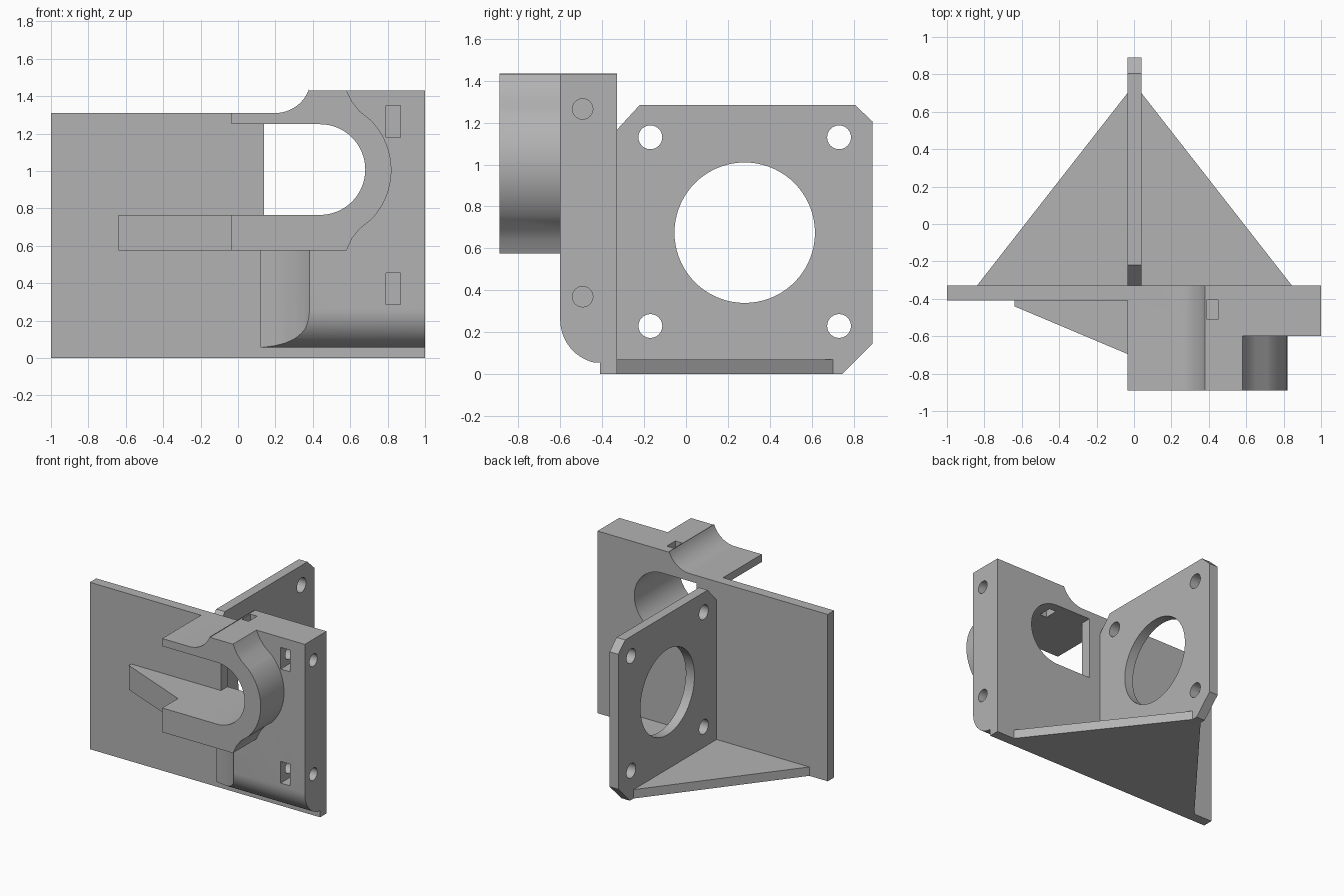
import bpy, bmesh
from math import sin, cos, radians

cube = bpy.data.objects.get("Cube")
if cube:
    bpy.data.objects.remove(cube, do_unlink=True)

GREY = (0.45, 0.45, 0.45, 1)
mat = bpy.data.materials.new("plain_grey")
mat.use_nodes = True
mat.diffuse_color = GREY
bsdf = mat.node_tree.nodes["Principled BSDF"]
bsdf.inputs["Base Color"].default_value = GREY
bsdf.inputs["Roughness"].default_value = 0.6


def arc(cx, cy, r, start, end, n=24, ry=None):
    ry = ry or r
    angles = [radians(start + (end - start) * i / n) for i in range(n + 1)]
    return [(cx + r * cos(a), cy + ry * sin(a)) for a in angles]


def circle(cx, cy, r, n=48):
    return arc(cx, cy, r, 0, 360, n)[:-1]


def rect(a0, b0, a1, b1):
    return [(a0, b0), (a1, b0), (a1, b1), (a0, b1)]


def extrude(name, axis, profile, lo, hi):
    """Prism of a 2D profile along the given axis."""
    place = {"x": lambda a, b, t: (t, a, b),
             "y": lambda a, b, t: (a, t, b),
             "z": lambda a, b, t: (a, b, t)}[axis]
    bm = bmesh.new()
    face = bm.faces.new([bm.verts.new(place(a, b, lo)) for a, b in profile])
    new = bmesh.ops.extrude_face_region(bm, geom=[face])["geom"]
    verts = [v for v in new if isinstance(v, bmesh.types.BMVert)]
    bmesh.ops.translate(bm, verts=verts, vec=place(0, 0, hi - lo))
    bmesh.ops.recalc_face_normals(bm, faces=bm.faces)
    mesh = bpy.data.meshes.new(name)
    bm.to_mesh(mesh)
    bm.free()
    mesh.materials.append(mat)
    obj = bpy.data.objects.new(name, mesh)
    bpy.context.collection.objects.link(obj)
    return obj


def combine(target, other, operation):
    """Apply a boolean and drop the helper."""
    mod = target.modifiers.new("bool", "BOOLEAN")
    mod.operation, mod.object, mod.solver = operation, other, "EXACT"
    bpy.context.view_layer.update()
    deps = bpy.context.evaluated_depsgraph_get()
    mesh = bpy.data.meshes.new_from_object(target.evaluated_get(deps))
    target.modifiers.clear()
    target.data = mesh
    bpy.data.objects.remove(other, do_unlink=True)


BACK, FRONT, BLOCK, NOSE = -0.33, -0.41, -0.60, -0.89
TOP, SHELF, ARM = 1.43, 1.31, 0.575
scoop = arc(0.2, 1.5, 0.19, -20, -90, 12)

# Backing plate with raised right side
outline = [(-1, 0), (1, 0), (1, TOP), (0.38, TOP)] + scoop + [(-1, SHELF)]
bracket = extrude("mounting_bracket", "y", outline, FRONT, BACK)

# Thick clamp block: front outline, rounded underside, flared left flank
block = extrude("clamp_block", "y", outline, BLOCK, BACK)
underside = arc(-0.39, 0.26, 0.21, 180, 256, 16) + [
    (FRONT, 0.055), (BACK, 0.055), (BACK, TOP + 0.1), (BLOCK, TOP + 0.1)]
combine(block, extrude("underside", "x", underside, 0, 1.1), "INTERSECT")
flank = [(0.12, BACK), (0.12, -0.44), (0.19, -0.467), (0.25, -0.497),
         (0.31, -0.535), (0.36, -0.573), (0.39, BLOCK - 0.01),
         (1.1, BLOCK - 0.01), (1.1, BACK)]
combine(block, extrude("flank", "z", flank, -0.1, 1.6), "INTERSECT")

# Projecting collar with two arms
collar_outline = ([(-0.035, ARM), (0.58, ARM), (0.61, 0.64), (0.65, 0.69)]
                  + arc(0.44, 1.005, 0.38, -44, 44, 24)
                  + [(0.65, 1.32), (0.61, 1.37), (0.58, TOP), (0.38, TOP)]
                  + scoop + [(-0.035, SHELF)])
collar = extrude("collar", "y", collar_outline, NOSE, BACK)

# Sloped brace beside the lower arm
brace = extrude("arm_brace", "z", [(-0.64, FRONT + 0.03), (-0.64, -0.44),
                                   (-0.035, -0.695), (0, -0.695),
                                   (0, FRONT + 0.03)], ARM, 0.765)

for part in (block, collar, brace):
    combine(bracket, part, "UNION")


# Rounded tunnel: open sided in front, square edged through the plate
def tunnel(left):
    return [(left, 0.765)] + arc(0.438, 1.0075, 0.2425, -90, 90, 32) + [(left, 1.25)]


combine(bracket, extrude("tunnel", "y", tunnel(0.14), -1, -0.2), "DIFFERENCE")
combine(bracket, extrude("mouth", "y", tunnel(-0.2), -1, FRONT), "DIFFERENCE")

# Nut slots and side screw holes
for z in (1.265, 0.37):
    slot = extrude("nut_slot", "y", rect(0.79, z - 0.085, 0.87, z + 0.085), -0.7, -0.41)
    combine(bracket, slot, "DIFFERENCE")
    hole = extrude("screw_hole", "x", circle(-0.493, z, 0.049, 24), 0.72, 1.1)
    combine(bracket, hole, "DIFFERENCE")
top_slot = extrude("top_slot", "z", rect(0.39, -0.51, 0.45, -0.405), 1.15, 1.6)
combine(bracket, top_slot, "DIFFERENCE")

# Upright flange with chamfered corners and bored holes
flange = extrude("upright_flange", "x", [
    (BACK - 0.02, 0), (0.745, 0), (0.89, 0.145), (0.89, 1.205), (0.805, 1.285),
    (-0.22, 1.285), (BACK, 1.165), (BACK - 0.02, 1.165)], -0.035, 0.04)
combine(flange, extrude("bore", "x", circle(0.28, 0.675, 0.335, 72), -0.2, 0.2),
        "DIFFERENCE")
for y in (-0.17, 0.73):
    for z in (0.23, 1.13):
        combine(flange, extrude("bolt_hole", "x", circle(y, z, 0.057, 24), -0.2, 0.2),
                "DIFFERENCE")

# Triangular floor web
web = extrude("floor_web", "z", [
    (-0.84, BACK), (-0.825, BACK - 0.02), (0.83, BACK - 0.02), (0.845, BACK),
    (0.04, 0.70), (-0.035, 0.70)], 0, 0.07)
combine(flange, web, "UNION")
combine(bracket, flange, "UNION")

# Smooth the curves, keep the edges
bpy.ops.object.select_all(action="DESELECT")
bracket.select_set(True)
bpy.context.view_layer.objects.active = bracket
bpy.ops.object.shade_smooth_by_angle(angle=radians(25))
